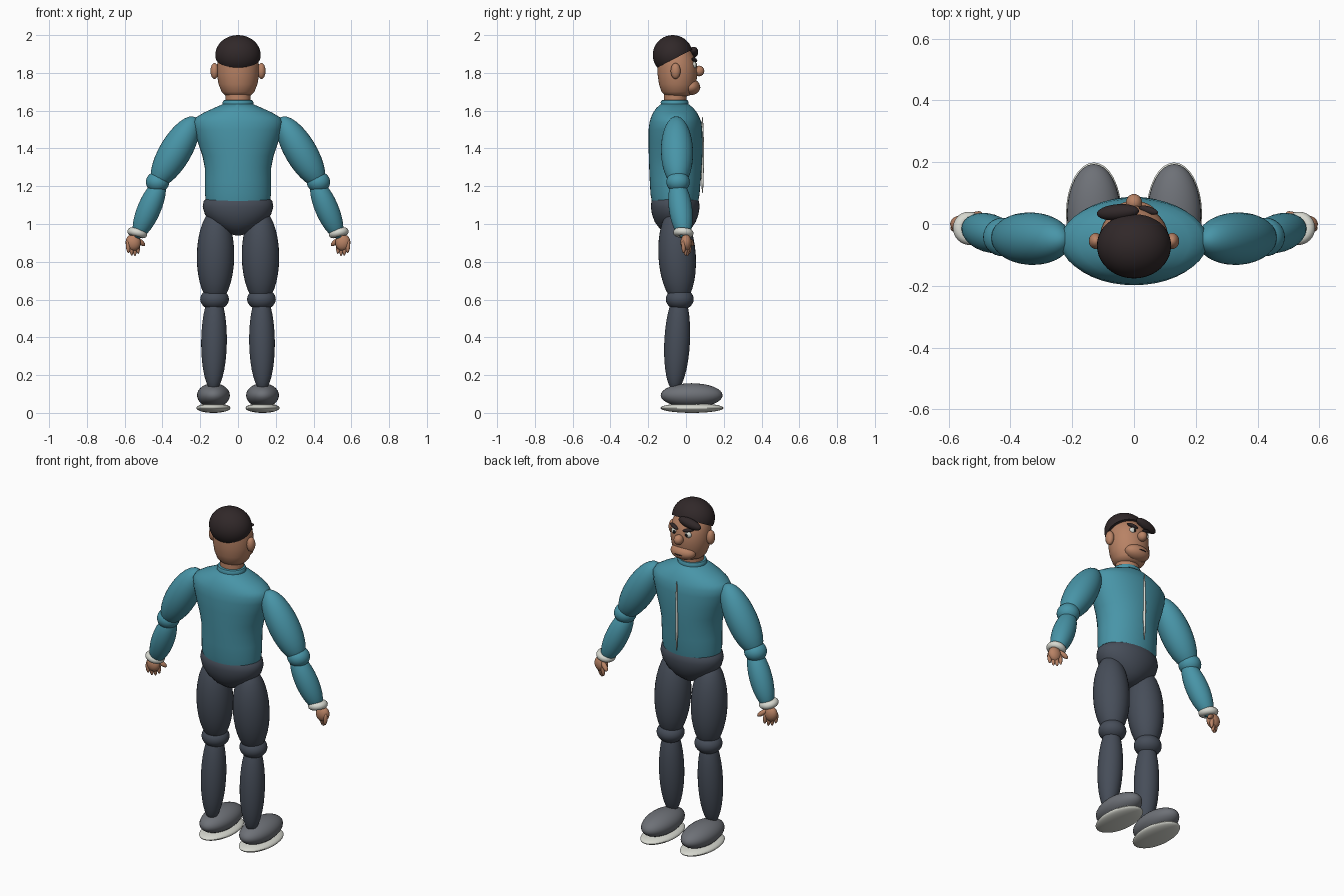
import bpy, bmesh, math
from mathutils import Vector, Matrix, Euler

if "Cube" in bpy.data.objects:
    bpy.data.objects.remove(bpy.data.objects["Cube"])


def material(name, rgb):
    m = bpy.data.materials.new(name)
    m.diffuse_color = (*rgb, 1)
    m.use_nodes = True
    m.node_tree.nodes["Principled BSDF"].inputs["Base Color"].default_value = m.diffuse_color
    return m


TEAL = material("teal_cloth", (0.065, 0.30, 0.39))
SKIN = material("skin", (0.48, 0.225, 0.13))
NAVY = material("slate_trousers", (0.062, 0.075, 0.10))
GREY = material("grey_shoe", (0.155, 0.165, 0.185))
DARK = material("dark_hair", (0.03, 0.021, 0.022))
WHITE = material("off_white", (0.68, 0.69, 0.63))
BLACK = material("black", (0.008, 0.008, 0.009))


def finish(name, bm, mat):
    bmesh.ops.recalc_face_normals(bm, faces=bm.faces)
    me = bpy.data.meshes.new(name)
    bm.to_mesh(me)
    bm.free()
    me.materials.append(mat)
    ob = bpy.data.objects.new(name, me)
    bpy.context.collection.objects.link(ob)
    bpy.ops.object.select_all(action='DESELECT')
    ob.select_set(True)
    bpy.context.view_layer.objects.active = ob
    bpy.ops.object.shade_smooth_by_angle(angle=math.radians(40))
    return ob


def ball(name, c, r, mat, rot=(0, 0, 0), cut=None, seg=32):
    """Ellipsoid at c; cut is a world plane (point, normal) keeping the normal side."""
    bm = bmesh.new()
    mx = Matrix.Translation(c) @ Euler(rot).to_matrix().to_4x4() @ Matrix.Diagonal((*r, 1))
    bmesh.ops.create_uvsphere(bm, u_segments=seg, v_segments=seg // 2, radius=1, matrix=mx)
    if cut:
        g = bm.verts[:] + bm.edges[:] + bm.faces[:]
        res = bmesh.ops.bisect_plane(bm, geom=g, plane_co=cut[0], plane_no=cut[1], clear_inner=True)
        rim = [e for e in res["geom_cut"] if isinstance(e, bmesh.types.BMEdge)]
        bmesh.ops.contextual_create(bm, geom=rim)
    return finish(name, bm, mat)


def spindle(name, p, q, r, mat, seg=32):
    """Long ellipsoid whose tips are p and q."""
    p, q = Vector(p), Vector(q)
    rot = (q - p).to_track_quat('Z', 'Y').to_euler()
    return ball(name, (p + q) / 2, (r, r, (q - p).length / 2), mat, rot, seg=seg)


def loft(name, rows, mat, seg=40):
    """Stack of elliptical rings (z, rx, ry, centre y), capped at both ends."""
    bm = bmesh.new()
    rings = []
    for z, rx, ry, cy in rows:
        rings.append([bm.verts.new((rx * math.cos(2 * math.pi * i / seg),
                                    cy + ry * math.sin(2 * math.pi * i / seg), z))
                      for i in range(seg)])
    for a, b in zip(rings, rings[1:]):
        for i in range(seg):
            j = (i + 1) % seg
            bm.faces.new((a[i], a[j], b[j], b[i]))
    bm.faces.new(rings[0])
    bm.faces.new(rings[-1])
    return finish(name, bm, mat)


def ring(name, c, axis, R, r, mat, seg=28, tube=12):
    """Rounded band around an axis."""
    bm = bmesh.new()
    rot = Vector(axis).to_track_quat('Z', 'Y')
    grid = []
    for i in range(seg):
        a = 2 * math.pi * i / seg
        grid.append([])
        for k in range(tube):
            b = 2 * math.pi * k / tube
            d = R + r * math.cos(b)
            v = Vector((d * math.cos(a), d * math.sin(a), r * math.sin(b)))
            grid[-1].append(bm.verts.new(Vector(c) + rot @ v))
    for i in range(seg):
        for k in range(tube):
            n, m = (i + 1) % seg, (k + 1) % tube
            bm.faces.new((grid[i][k], grid[n][k], grid[n][m], grid[i][m]))
    return finish(name, bm, mat)


# Torso, collar, neck, pelvis
loft("torso", [(1.12, .170, .123, -.058), (1.16, .175, .13, -.058), (1.23, .175, .135, -.057),
               (1.30, .176, .139, -.056), (1.36, .188, .142, -.055), (1.43, .212, .143, -.055),
               (1.50, .232, .142, -.056), (1.54, .238, .137, -.056), (1.565, .222, .128, -.057),
               (1.59, .180, .116, -.058), (1.615, .125, .097, -.059), (1.637, .075, .07, -.06)], TEAL)
loft("collar", [(1.61, .074, .07, -.06), (1.63, .081, .073, -.06), (1.645, .082, .074, -.06),
                (1.655, .076, .069, -.06), (1.657, .066, .06, -.06)], TEAL)
loft("neck", [(1.60, .066, .06, -.058), (1.72, .066, .06, -.055)], SKIN)
loft("pelvis", [(.94, .015, .015, -.055), (.95, .05, .05, -.055), (.975, .095, .083, -.056),
                (1.01, .143, .108, -.057), (1.05, .175, .123, -.057), (1.09, .187, .129, -.057),
                (1.12, .182, .126, -.057), (1.137, .165, .115, -.057)], NAVY)
ball("front_zip", (0, .087, 1.365), (.007, .008, .205), WHITE, seg=20)

# Head
loft("head", [(1.675, .045, .045, -.045), (1.682, .07, .068, -.045), (1.70, .087, .085, -.045),
              (1.74, .103, .098, -.045), (1.79, .111, .105, -.045), (1.84, .111, .105, -.047),
              (1.88, .104, .097, -.052), (1.92, .085, .08, -.058), (1.95, .05, .05, -.06)], SKIN)
ball("hair_cap", (0, -.07, 1.895), (.12, .106, .105), DARK,
     cut=((0, -.065, 1.873), (0, -.46, .89)), seg=40)
ball("hair_swoop", (-.052, .038, 1.908), (.07, .026, .027), DARK, rot=(0, -.22, .08))
ball("muzzle", (0, .025, 1.725), (.076, .05, .043), SKIN)
ball("nose", (0, .069, 1.81), (.026, .028, .028), SKIN)
ball("mouth", (0, .0725, 1.722), (.024, .005, .004), DARK, seg=16)

# Paired parts
for s, side in ((-1, "left"), (1, "right")):
    def at(x, y, z):
        return (s * x, y, z)

    # Face
    ball(side + "_ear", at(.124, -.055, 1.81), (.022, .026, .042), SKIN)
    ball(side + "_eye", at(.043, .043, 1.842), (.022, .013, .018), WHITE, seg=20)
    ball(side + "_pupil", at(.040, .053, 1.841), (.009, .006, .010), BLACK, seg=16)
    ball(side + "_brow", at(.047, .045, 1.869), (.033, .012, .010), DARK,
         rot=(0, -s * .25, -s * .3), seg=20)

    # Arm
    spindle(side + "_upper_arm", at(.225, -.052, 1.565), at(.44, -.043, 1.20), .085, TEAL)
    ball(side + "_elbow", at(.426, -.042, 1.222), (.062, .062, .056), TEAL)
    spindle(side + "_forearm", at(.402, -.050, 1.24), at(.537, -.008, .925), .062, TEAL)
    ring(side + "_cuff", at(.533, -.014, .953), at(.06, -.02, -.25), .033, .021, WHITE)

    # Hand
    ball(side + "_palm", at(.555, 0, .902), (.040, .029, .044), SKIN, rot=(0, s * .15, 0), seg=24)
    for k in range(4):
        x, y = .585 - .017 * k, -.014 + .010 * k
        drop = (.846, .832, .830, .842)[k]
        spindle(f"{side}_finger_{k + 1}", at(x, y, .915), at(x - .006, y + .002, drop), .0115, SKIN, 16)
    spindle(side + "_thumb", at(.540, .012, .925), at(.493, .036, .885), .014, SKIN, 16)

    # Leg
    spindle(side + "_thigh", at(.116, -.062, 1.08), at(.122, -.032, .58), .099, NAVY)
    ball(side + "_knee", at(.124, -.033, .602), (.076, .074, .058), NAVY)
    spindle(side + "_calf", at(.124, -.034, .64), at(.130, -.060, .115), .068, NAVY)

    # Shoe
    ball(side + "_shoe", at(.130, .030, .093), (.087, .164, .064), GREY)
    ball(side + "_sole", at(.130, .032, .026), (.090, .167, .026), WHITE)
